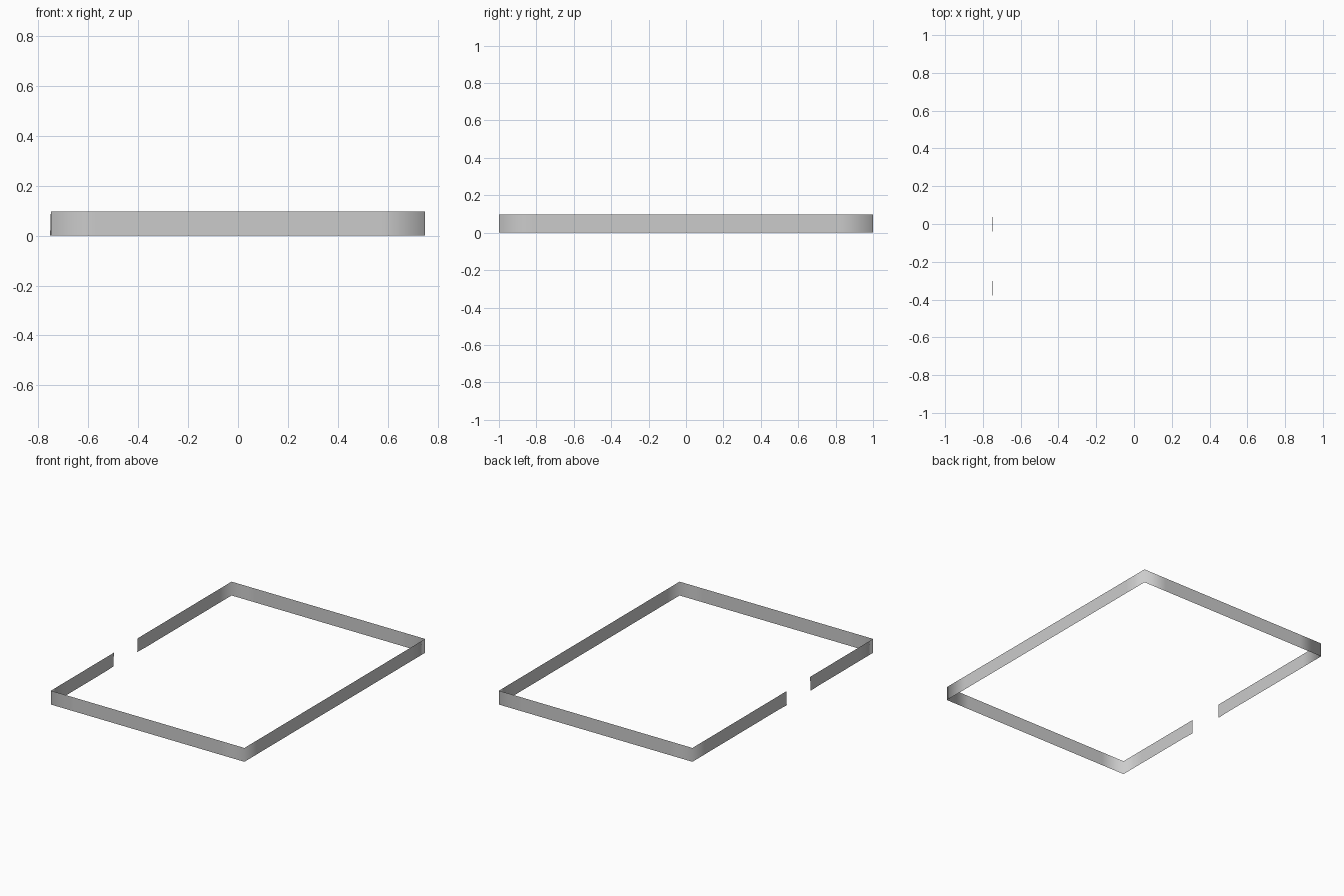
import bpy, bmesh

if "Cube" in bpy.data.objects:
    bpy.data.objects.remove(bpy.data.objects["Cube"])

X, Y, H = 0.75, 1.0, 0.097
GAP_A, GAP_B = -0.04, -0.303   # door opening on the left side
B = 0.18                       # spacing of loops beside the corners
LEAN = 0.003                   # slight outward lean at the opening

# plan path from one side of the opening round to the other
path = [(-X, GAP_A), (-X, GAP_A + 0.09), (-X, Y - B), (-X, Y), (-X + B, Y),
        (X - B, Y), (X, Y), (X, Y - B), (X, -Y + B), (X, -Y), (X - B, -Y),
        (-X + B, -Y), (-X, -Y), (-X, -Y + B), (-X, GAP_B - 0.09), (-X, GAP_B)]

# thin skirting strip, extruded upwards from the path
bm = bmesh.new()
cols = []
for i, (x, y) in enumerate(path):
    lean = LEAN if i in (0, len(path) - 1) else 0
    cols.append((bm.verts.new((x - lean, y, 0)), bm.verts.new((x, y, H))))
for (a, b), (c, d) in zip(cols, cols[1:]):
    bm.faces.new((c, a, b, d)).smooth = True

mesh = bpy.data.meshes.new("skirting_board")
bm.to_mesh(mesh)
bm.free()
obj = bpy.data.objects.new("skirting_board", mesh)
bpy.context.collection.objects.link(obj)
